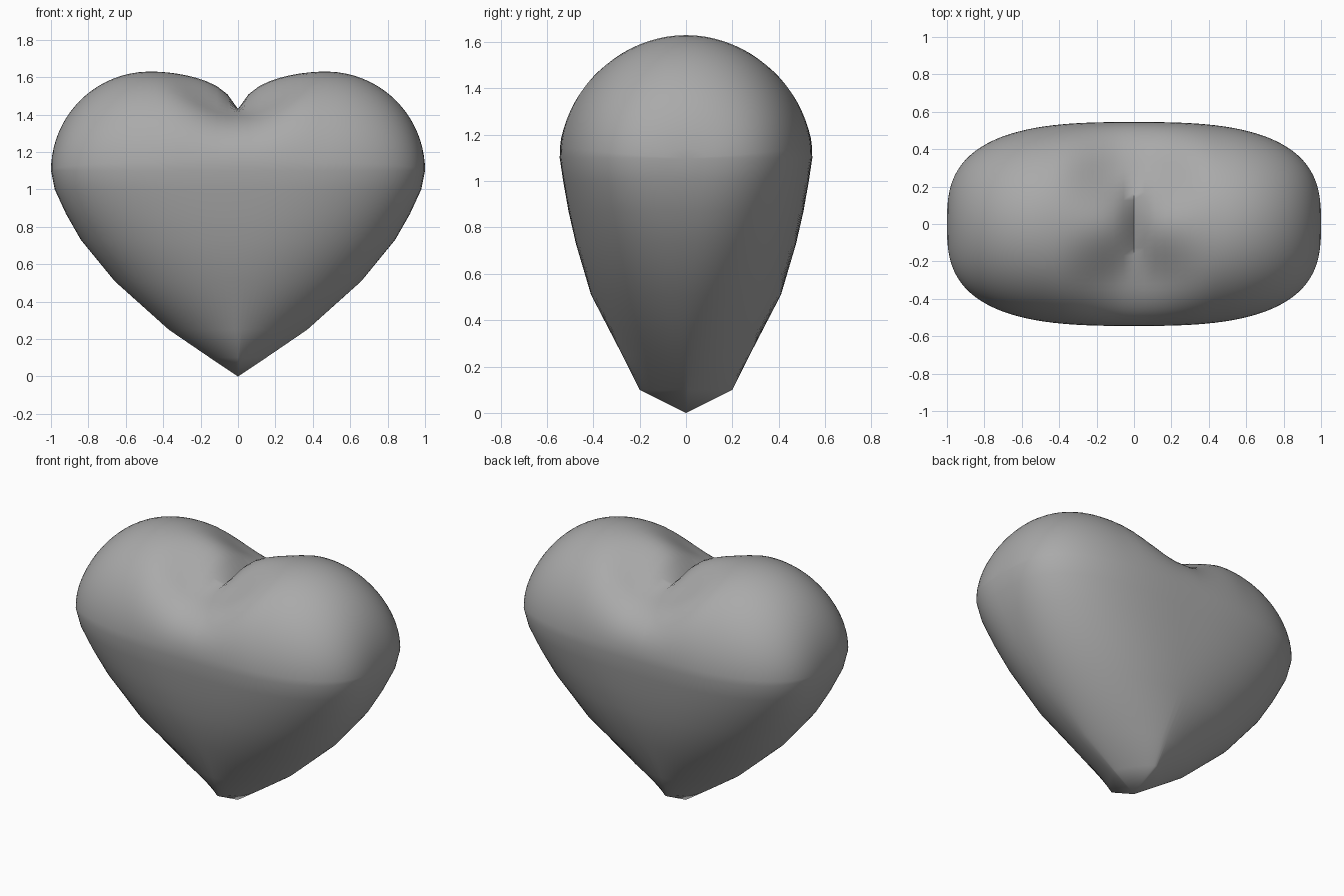
import bpy, bmesh
from math import sin, cos, pi, sqrt

if "Cube" in bpy.data.objects:
    bpy.data.objects.remove(bpy.data.objects["Cube"])

COLUMNS = 28      # columns on each side of the middle
ARC = 40          # steps over the lobes, front to back
RIM_Z, RIM_D = 1.1, 0.545

# Level sections of the lower body: height, half width, half depth, squareness
SECTIONS = [(0, 0, 0, 2), (0.1, 0.15, 0.2, 1.3), (0.25, 0.37, 0.275, 1.7),
            (0.51, 0.66, 0.41, 2.1), (0.73, 0.84, 0.475, 2.4),
            (0.87, 0.92, 0.507, 2.6), (1.0, 0.98, 0.53, 2.8),
            (RIM_Z, 1.0, RIM_D, 2.9)]


def arch(t, n):
    """Superellipse height for a position t between -1 and 1."""
    return max(0.0, 1 - abs(t) ** n) ** (1 / n)


def lobe_height(x, t):
    """Crest height above the rim; the cleft is sharp on top, soft at front and back."""
    x = abs(x)
    if x > 0.47:
        return 0.53 * sqrt(max(0.0, 1 - ((x - 0.47) / 0.53) ** 2))
    u = 1 - x / 0.47
    sharp = 0.12 * u ** 2 + 0.08 * u ** 8
    soft = 0.1 * (1 - cos(pi * u))
    f = min(1.0, abs(t) / 0.6)
    f = f * f * (3 - 2 * f)
    return 0.53 - sharp * (1 - f) - soft * f


def column(s):
    """Outline at one sideways position: up the front, over the lobe, down the back."""
    front = [(s * w, -d * arch(s, n), z) for z, w, d, n in SECTIONS]
    depth = RIM_D * arch(s, 2.9)
    power = 2 + 0.6 * max(0.0, 1 - abs(s) / 0.45)
    over = []
    for i in range(1, ARC):
        t = sin(pi * (i / ARC - 0.5))
        over.append((s, depth * t, RIM_Z + lobe_height(s, t) * arch(t, power)))
    back = [(x, -y, z) for x, y, z in reversed(front)]
    return front + over + back


# Heart body lofted through the columns
bm = bmesh.new()
cols = [[bm.verts.new(p) for p in column(sin(k / COLUMNS * pi / 2))]
        for k in range(-COLUMNS, COLUMNS + 1)]
for a, b in zip(cols, cols[1:]):
    for i in range(len(a) - 1):
        bm.faces.new((a[i], b[i], b[i + 1], a[i + 1]))
bmesh.ops.remove_doubles(bm, verts=bm.verts, dist=0.0005)
bmesh.ops.recalc_face_normals(bm, faces=bm.faces)
mesh = bpy.data.meshes.new("heart_body")
bm.to_mesh(mesh)
bm.free()
heart = bpy.data.objects.new("heart_body", mesh)
bpy.context.collection.objects.link(heart)

# Plain grey material
grey = bpy.data.materials.new("plain_grey")
grey.use_nodes = True
colour = (0.4, 0.4, 0.4, 1)
grey.diffuse_color = colour
grey.node_tree.nodes["Principled BSDF"].inputs["Base Color"].default_value = colour
mesh.materials.append(grey)

# Smooth shading
bpy.context.view_layer.objects.active = heart
heart.select_set(True)
bpy.ops.object.shade_smooth_by_angle(angle=pi / 3)
